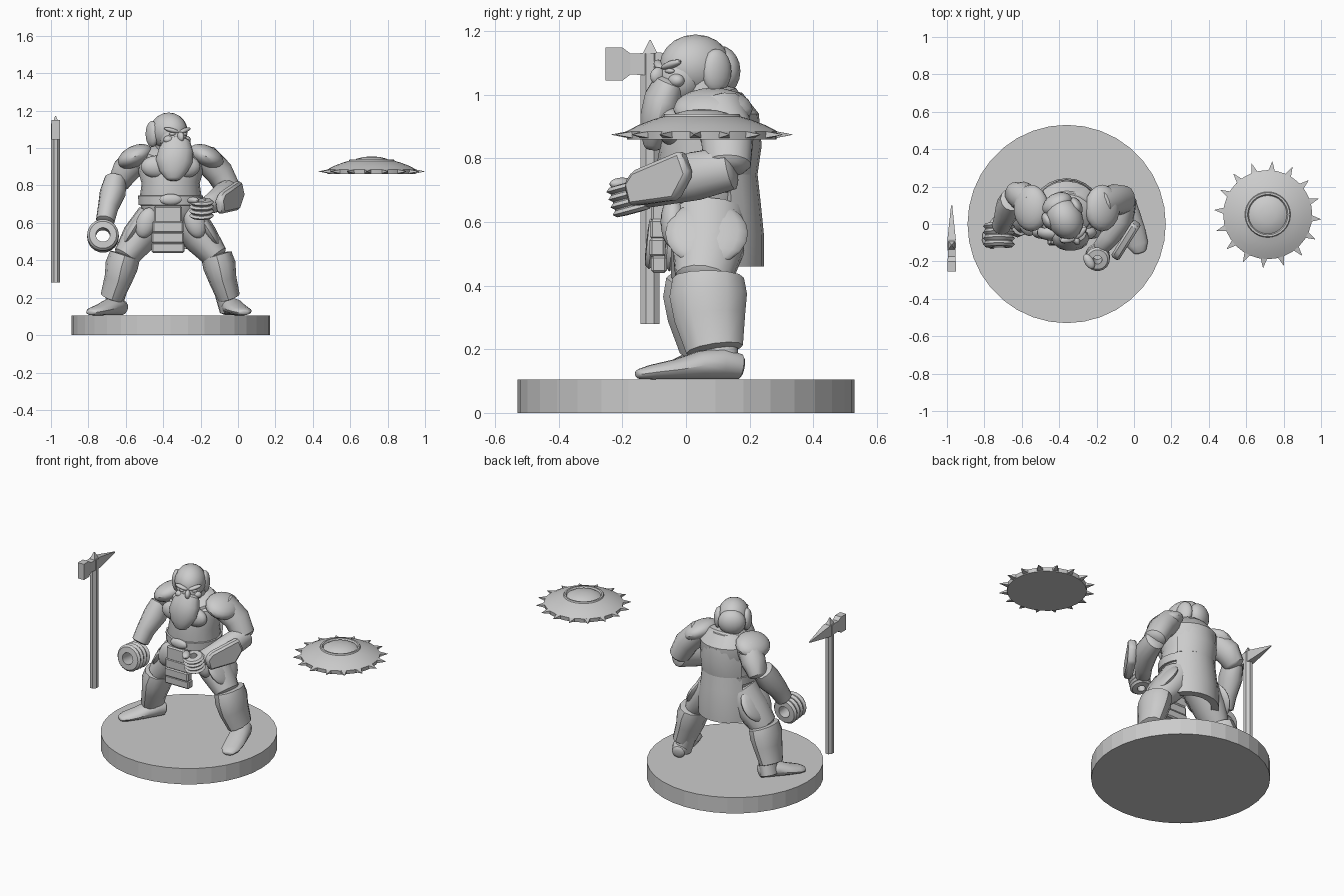
import bpy, bmesh
from math import sin, cos, pi, radians
from mathutils import Vector, Matrix, Euler

if "Cube" in bpy.data.objects:
    bpy.data.objects.remove(bpy.data.objects["Cube"])

CX = -0.36   # figure centre line
T = Matrix.Translation


def finish(name, bm, smooth=True):
    bmesh.ops.recalc_face_normals(bm, faces=bm.faces)
    me = bpy.data.meshes.new(name)
    bm.to_mesh(me)
    bm.free()
    ob = bpy.data.objects.new(name, me)
    bpy.context.collection.objects.link(ob)
    ob["smooth"] = smooth
    return ob


def skin(bm, rings, closed=False):
    n = len(rings[0])
    pairs = list(zip(rings, rings[1:])) + ([(rings[-1], rings[0])] if closed else [])
    for a, b in pairs:
        for i in range(n):
            bm.faces.new((a[i], a[(i + 1) % n], b[(i + 1) % n], b[i]))
    if not closed:
        bm.faces.new(rings[0])
        bm.faces.new(rings[-1])


def loft(name, secs, n=14, ref=(1, 0, 0), rounded=0.0, phase=0.0, smooth=True):
    """Skin elliptical sections (x, y, z, half width, half depth) along a path."""
    bm, rings = bmesh.new(), []
    P = [Vector(s[:3]) for s in secs]
    for k, s in enumerate(secs):
        t = (P[min(k + 1, len(P) - 1)] - P[max(k - 1, 0)]).normalized()
        u = (Vector(ref) - t * t.dot(Vector(ref))).normalized()
        v = t.cross(u)
        steps = [(1, 0)]
        if rounded and k == 0:
            steps = [(0.45, -1), (0.8, -0.6), (1, 0)]
        elif rounded and k == len(secs) - 1:
            steps = [(1, 0), (0.8, 0.6), (0.45, 1)]
        for f, o in steps:
            c = P[k] + t * o * rounded
            rings.append([bm.verts.new(c + u * s[3] * f * cos(2 * pi * i / n + phase)
                                       + v * s[4] * f * sin(2 * pi * i / n + phase)) for i in range(n)])
    skin(bm, rings)
    return finish(name, bm, smooth)


def blob(name, loc, scale, rot=(0, 0, 0), parent=Matrix()):
    bm = bmesh.new()
    m = parent @ Matrix.LocRotScale(Vector(loc), Euler([radians(a) for a in rot]), Vector(scale))
    bmesh.ops.create_uvsphere(bm, u_segments=18, v_segments=10, radius=1, matrix=m)
    return finish(name, bm)


def lathe(name, prof, m, n=20, closed=False, smooth=True):
    bm = bmesh.new()
    rings = [[bm.verts.new(m @ Vector((r * cos(2 * pi * i / n), r * sin(2 * pi * i / n), z)))
              for i in range(n)] for r, z in prof]
    skin(bm, rings, closed)
    return finish(name, bm, smooth)


def prism(name, pts, depth, m, bevel=0.008):
    """Extrude a 2D outline (local x, z) by depth along local y."""
    bm = bmesh.new()
    rings = [[bm.verts.new(m @ Vector((x, y, z))) for x, z in pts] for y in (-depth / 2, depth / 2)]
    skin(bm, rings)
    bmesh.ops.bevel(bm, geom=bm.edges[:], offset=bevel, segments=1, affect='EDGES')
    return finish(name, bm)


def apron(name, mid, spread, rows, thick):
    """Curved hanging panel; rows are (z, radius x, radius y)."""
    bm, rings, N = bmesh.new(), [], 8
    for z, rx, ry in rows:
        angs = [radians(mid - spread + 2 * spread * i / N) for i in range(N + 1)]
        out = [(CX + rx * cos(a), .06 + ry * sin(a), z) for a in angs]
        inn = [(CX + (rx - thick) * cos(a), .06 + (ry - thick) * sin(a), z) for a in reversed(angs)]
        rings.append([bm.verts.new(p) for p in out + inn])
    skin(bm, rings)
    return finish(name, bm)


# Round base
lathe("base", [(.53, 0), (.53, .105)], T((CX, 0, 0)), 36, smooth=False)

# War hammer
wx, wy = -.975, -.113
loft("hammer_shaft", [(wx, wy, .28, .026, .032), (wx, wy, 1.13, .026, .032)], 8, phase=pi / 8, smooth=False)
loft("hammer_tip", [(wx, wy, 1.12, .03, .04), (wx, wy, 1.172, .003, .003)], 4, phase=pi / 4, smooth=False)
q = 2 ** .5
loft("hammer_head", [(wx, y, z, a * q, b * q) for y, z, a, b in
     [(-.253, 1.097, .022, .052), (-.2, 1.097, .022, .052), (-.175, 1.097, .02, .033),
      (-.08, 1.097, .022, .036), (.1, 1.09, .003, .003)]], 4, phase=pi / 4, smooth=False)

# Spiked round shield
sm = T((.715, .05, 0))
lathe("shield_dome", [(.235, .86), (.238, .885), (.2, .905), (.155, .922), (.122, .932), (.118, .94),
                      (.108, .94), (.102, .93), (.08, .943), (.045, .952), (.01, .955)], sm, 32)
for i in range(16):
    a = radians(22.5 * i - 5)
    d = Vector((cos(a), sin(a), 0))
    c = Vector((.715, .05, .875))
    loft("shield_spike", [(*(c + d * .21), .036, .021), (*(c + d * .286), .001, .001)], 4,
         ref=(-sin(a), cos(a), 0), phase=pi / 4, smooth=False)

# Torso, collar and belt
loft("torso", [(CX, .06, .6, .13, .11), (CX, .06, .66, .155, .14), (CX, .055, .74, .165, .155),
               (CX, .06, .81, .155, .145), (CX, .07, .88, .175, .16), (CX, .08, .94, .17, .15),
               (CX, .07, .98, .13, .11)], 20, rounded=.02)
loft("collar", [(CX, .06, .955, .15, .125), (CX, .05, .985, .135, .115), (CX, .045, 1.0, .1, .09)], 18, rounded=.01)
loft("belt", [(CX, .055, .695, .172, .163), (CX, .055, .745, .174, .165)], 20, rounded=.006)
blob("belt_buckle", (CX, -.105, .725), (.06, .02, .03))
for s in (-1, 1):
    blob("chest_muscle", (CX + s * .075, -.045, .9), (.085, .045, .06))

# Layered front apron and back skirt
for z0, z1, w, y in [(.6, .69, .075, -.085), (.545, .61, .083, -.088), (.49, .55, .087, -.09), (.44, .495, .088, -.085)]:
    prism("front_apron", [(-w, z0), (w, z0), (w, z1), (-w, z1)], .05, T((CX - .015, y, 0)))
apron("back_skirt", 90, 62, [(.46, .19, .185), (.56, .19, .185), (.66, .175, .175), (.75, .165, .165)], .045)
apron("back_plate", 90, 60, [(.75, .17, .165), (.84, .175, .178), (.93, .165, .17)], .04)

# Thigh plates and shoulder pads
for s in (-1, 1):
    blob("thigh_plate", (CX + s * .2, .065, .565), (.032, .13, .118), (0, -s * 32, 0))
    blob("front_tasset", (CX + s * .13, -.04, .6), (.055, .04, .085), (0, -s * 20, 0))
    blob("shoulder_pad", (CX + s * .19, .085, .955), (.1, .125, .058), (0, s * 25, 0))

# Legs, greaves and feet
loft("thigh", [(-.27, .07, .62, .1, .12), (-.2, .07, .52, .095, .115), (-.12, .055, .42, .07, .09)], rounded=.02)
loft("thigh", [(-.45, .07, .62, .1, .12), (-.53, .06, .52, .095, .11), (-.6, .04, .42, .07, .09)], rounded=.02)
for kx, ax, y in [(-.115, -.05, .07), (-.605, -.675, .05)]:
    mx = (kx + ax) / 2
    loft("greave", [(kx, y, .425, .083, .112), (kx * .75 + ax * .25, y, .37, .088, .122), (mx, y + .005, .3, .075, .112),
                    (ax, y + .02, .2, .062, .09)], 12, rounded=.006)
    loft("ankle", [(mx, y + .02, .25, .05, .07), (ax, y + .035, .13, .048, .065)])


def foot(heel, toe):
    h, t = Vector((*heel, 0)), Vector((*toe, 0))
    side = (t - h).cross(Vector((0, 0, 1)))
    secs = [(.03, .145, .04, .04), (.2, .155, .056, .05), (.4, .15, .06, .045),
            (.62, .137, .062, .032), (.85, .128, .056, .023), (.96, .122, .036, .016)]
    loft("foot", [(*(h.lerp(t, f) + Vector((0, 0, z))), a, b) for f, z, a, b in secs], 14, ref=side, rounded=.01)


foot((-.065, .18), (.035, -.16))
foot((-.615, .12), (-.79, -.12))

# Arms and bracers
loft("upper_arm", [(-.54, .11, .94, .075, .08), (-.6, .15, .88, .075, .08), (-.64, .16, .81, .058, .065)], rounded=.02)
loft("bracer", [(-.655, .13, .83, .06, .068), (-.67, .09, .76, .07, .078), (-.695, .03, .68, .055, .062),
                (-.71, -.01, .61, .05, .055)], 12, rounded=.008)
loft("upper_arm", [(-.18, .1, .95, .075, .09), (-.1, .13, .87, .075, .085), (-.05, .13, .78, .065, .075)], rounded=.025)
loft("forearm", [(-.045, .14, .77, .06, .07), (-.07, .03, .745, .07, .078), (-.13, -.07, .71, .055, .058),
                 (-.18, -.13, .685, .045, .042)], rounded=.015)
prism("bracer_plate", [(-.21, .72), (-.18, .76), (0, .825), (.03, .75), (-.02, .67), (-.19, .65)], .05,
      T((.005, -.01, 0)) @ Matrix.Rotation(radians(58), 4, 'Z'), .012)


# Open fists, one swell per finger
def fist(r0, r1, half, m):
    outer = [(r1 + d, half * (-1 + 2 * (k + f) / 4)) for k in range(4) for f, d in ((.08, -.012), (.5, 0), (.92, -.012))]
    lathe("fist", [(r0, -half)] + outer + [(r0, half)], m, 18, closed=True)


fist(.038, .085, .065, T((-.722, -.06, .53)) @ Matrix.Rotation(radians(84), 4, 'X'))
fist(.024, .066, .05, T((-.195, -.178, .675)) @ Matrix.Rotation(radians(15), 4, 'X'))
blob("thumb", (-.24, -.2, .72), (.025, .045, .02), (0, 0, 30))

# Head, turned to one side
H = T((-.37, .03, 0)) @ Matrix.Rotation(radians(28), 4, 'Z')
blob("skull", (0, 0, 1.09), (.095, .118, .1), parent=H)
blob("face", (0, -.055, 1.05), (.075, .075, .08), parent=H)
blob("nose", (0, -.135, 1.06), (.017, .025, .027), (-20, 0, 0), H)
blob("back_hair", (0, .085, 1.075), (.085, .06, .08), parent=H)
for s in (-1, 1):
    blob("side_hair", (s * .085, .03, 1.075), (.03, .05, .07), parent=H)
    blob("brow", (s * .04, -.108, 1.095), (.042, .017, .012), (0, -s * 15, s * 20), H)
    blob("eye", (s * .038, -.112, 1.075), (.018, .01, .008), (0, 0, s * 20), H)
    blob("cheek", (s * .05, -.095, 1.045), (.03, .025, .022), parent=H)
    blob("moustache", (s * .028, -.125, 1.027), (.036, .017, .012), (0, s * 22, s * 15), H)
loft("neck", [(CX, .06, .96, .08, .08), (-.365, .05, 1.05, .075, .08)])
loft("beard", [(-.325, -.05, 1.04, .07, .05), (-.33, -.07, .99, .092, .062), (-.342, -.085, .93, .098, .06),
               (-.345, -.1, .875, .075, .045), (-.345, -.105, .84, .045, .03)], rounded=.014)

# Smooth the sculpted parts, keep hard parts flat
for ob in bpy.context.scene.objects:
    ob.select_set(bool(ob["smooth"]))
    if ob["smooth"]:
        bpy.context.view_layer.objects.active = ob
bpy.ops.object.shade_smooth_by_angle(angle=radians(35))
